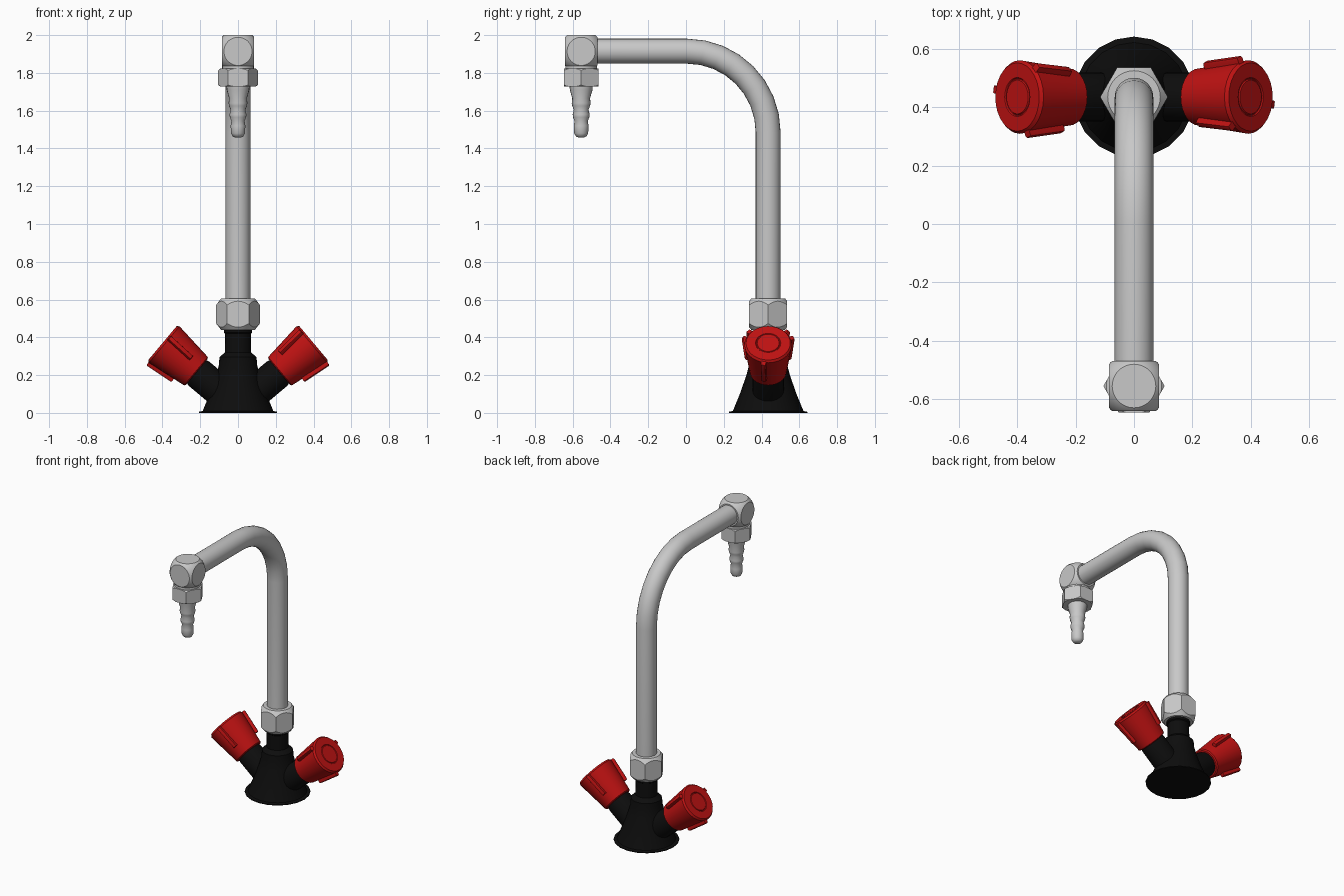
import bpy, bmesh, math
from mathutils import Matrix, Vector

old = bpy.data.objects.get("Cube")
if old:
    bpy.data.objects.remove(old, do_unlink=True)


def material(name, rgb):
    m = bpy.data.materials.new(name)
    m.use_nodes = True
    m.diffuse_color = (*rgb, 1)
    bsdf = next(n for n in m.node_tree.nodes if n.type == "BSDF_PRINCIPLED")
    bsdf.inputs["Base Color"].default_value = (*rgb, 1)
    return m


GREY = material("light grey", (0.58, 0.58, 0.58))
BLACK = material("black", (0.004, 0.004, 0.004))
RED = material("red", (0.52, 0.006, 0.006))

BASE_Y = 0.435      # axis of the riser
SPOUT_Y = -0.555    # axis of the nozzle
PIPE_R = 0.066
BEND_R = 0.43
PIPE_TOP = 1.915


def finish(name, bm, mat, matrix=None, angle=35):
    bmesh.ops.remove_doubles(bm, verts=bm.verts, dist=0.00005)
    bmesh.ops.recalc_face_normals(bm, faces=bm.faces)
    mesh = bpy.data.meshes.new(name)
    bm.to_mesh(mesh)
    bm.free()
    if matrix is not None:
        mesh.transform(matrix)
    mesh.materials.append(mat)
    ob = bpy.data.objects.new(name, mesh)
    bpy.context.collection.objects.link(ob)
    smooth(ob, angle)
    return ob


def smooth(ob, angle):
    bpy.ops.object.select_all(action="DESELECT")
    ob.select_set(True)
    bpy.context.view_layer.objects.active = ob
    bpy.ops.object.shade_smooth_by_angle(angle=math.radians(angle))


def skin(bm, rings):
    """Join closed rings of points and cap both ends."""
    loops = [[bm.verts.new(p) for p in ring] for ring in rings]
    n = len(loops[0])
    for a, b in zip(loops, loops[1:]):
        for i in range(n):
            j = (i + 1) % n
            bm.faces.new((a[i], a[j], b[j], b[i]))
    bm.faces.new(loops[0])
    bm.faces.new(loops[-1])


def lathe(name, profile, mat, matrix, segs=24, angle=35):
    bm = bmesh.new()
    turns = [math.tau * i / segs for i in range(segs)]
    skin(bm, [[(r * math.cos(t), r * math.sin(t), h) for t in turns]
              for r, h in profile])
    return finish(name, bm, mat, matrix, angle)


def hex_nut(name, y, bottom, top, corner, end_r, slope):
    """Hexagonal nut whose corners are turned down by a cone at each end."""
    turns = [math.tau * i / 48 for i in range(48)]
    apothem = corner * math.cos(math.pi / 6)
    rings = [[], [], [], []]
    for t in turns:
        r = apothem / math.cos(t % (math.pi / 3) - math.pi / 6)
        drop = max(r - end_r, 0.001) * slope
        e = min(r, end_r)
        for ring, rad, z in zip(rings, (e, r, r, e),
                                (bottom, bottom + drop, top - drop, top)):
            ring.append((rad * math.cos(t), rad * math.sin(t), z))
    bm = bmesh.new()
    skin(bm, rings)
    return finish(name, bm, GREY, Matrix.Translation((0, y, 0)), 20)


at_base = Matrix.Translation((0, BASE_Y, 0))
at_spout = Matrix.Translation((0, SPOUT_Y, 0))

# Flared base with thin flange and threaded neck
lathe("base_body", [(0.207, 0), (0.207, 0.006), (0.187, 0.01), (0.15, 0.1),
                    (0.115, 0.2), (0.102, 0.25), (0.098, 0.295), (0.07, 0.32),
                    (0.068, 0.42), (0.075, 0.425), (0.075, 0.45)],
      BLACK, at_base, 20)

# Valve arms and knobs, the second pair turned half round
KNOB_START, KNOB_END = 0.285, 0.522
tilt = Matrix.Translation((0, 0, 0.034)) @ Matrix.Rotation(math.radians(50), 4, "Y")
for side, spin in (("left", 0), ("right", math.pi)):
    axis = at_base @ Matrix.Rotation(spin, 4, "Z") @ tilt
    lathe(side + "_valve_arm", [(0.084, 0.08), (0.084, 0.27), (0.075, 0.3)],
          BLACK, axis, 20)
    lathe(side + "_knob",
          [(0.09, KNOB_START), (0.098, KNOB_START + 0.006),
           (0.126, KNOB_END - 0.012), (0.117, KNOB_END),
           (0.067, KNOB_END), (0.064, KNOB_END - 0.004),
           (0.061, KNOB_END - 0.004), (0.058, KNOB_END)],
          RED, axis, 28)
    # Three grip ribs along the knob wall
    for k in range(3):
        bm = bmesh.new()
        bmesh.ops.create_cube(bm, size=1, matrix=Matrix.Diagonal((0.04, 0.026, 0.16, 1)))
        long_edges = [e for e in bm.edges if e.verts[0].co.x > 0 and e.verts[1].co.x > 0]
        bmesh.ops.bevel(bm, geom=long_edges, offset=0.008, segments=2,
                        profile=0.5, affect="EDGES")
        lean = Matrix.Rotation(math.radians(6.5), 4, "Y")
        place = (axis @ Matrix.Rotation(math.radians(-11 + 120 * k), 4, "Z")
                 @ Matrix.Translation((0.118, 0, 0.434)) @ lean)
        finish(f"{side}_knob_rib_{k + 1}", bm, RED, place)

# Nut joining riser to base
hex_nut("riser_nut", BASE_Y, 0.44, 0.605, 0.116, 0.09, 1.3)

# Bent pipe swept along the riser, the quarter bend and the arm
bend_y, bend_z = BASE_Y - BEND_R, PIPE_TOP - BEND_R
stations = [(BASE_Y, 0.58, 0)]
for i in range(9):
    a = math.pi / 2 * i / 8
    stations.append((bend_y + BEND_R * math.cos(a), bend_z + BEND_R * math.sin(a), a))
stations.append((SPOUT_Y + 0.06, PIPE_TOP, math.pi / 2))
bm = bmesh.new()
skin(bm, [[(PIPE_R * math.cos(t), y + PIPE_R * math.sin(t) * math.cos(a),
            z + PIPE_R * math.sin(t) * math.sin(a))
           for t in (math.tau * i / 24 for i in range(24))]
          for y, z, a in stations])
finish("bent_pipe", bm, GREY)

# Elbow block: cube with corners rounded off by a sphere
centre = Matrix.Translation((0, SPOUT_Y, 1.914))
bm = bmesh.new()
bmesh.ops.create_cube(bm, size=0.172, matrix=centre)
elbow = finish("elbow_block", bm, GREY)
bm = bmesh.new()
bmesh.ops.create_uvsphere(bm, u_segments=48, v_segments=32, radius=0.114, matrix=centre)
cutter = finish("elbow_cutter", bm, GREY)
cutter.hide_render = True
cut = elbow.modifiers.new("round_corners", "BOOLEAN")
cut.operation = "INTERSECT"
cut.solver = "EXACT"
cut.object = cutter
bpy.context.view_layer.objects.active = elbow
bpy.ops.object.modifier_move_to_index(modifier=cut.name, index=0)
bpy.ops.object.modifier_apply(modifier=cut.name)
bpy.data.objects.remove(cutter, do_unlink=True)
smooth(elbow, 20)

# Collar, nut and barbed hose nozzle
lathe("elbow_collar", [(0.084, 1.81), (0.084, 1.86)], GREY, at_spout)
hex_nut("nozzle_nut", SPOUT_Y, 1.728, 1.822, 0.105, 0.095, 0.9)
lathe("hose_nozzle",
      [(0.062, 1.74), (0.06, 1.71), (0.047, 1.665), (0.05, 1.64), (0.047, 1.625),
       (0.039, 1.605), (0.045, 1.58), (0.043, 1.565), (0.035, 1.545),
       (0.039, 1.52), (0.037, 1.48), (0.028, 1.464), (0.015, 1.458)],
      GREY, at_spout, 20, 50)
